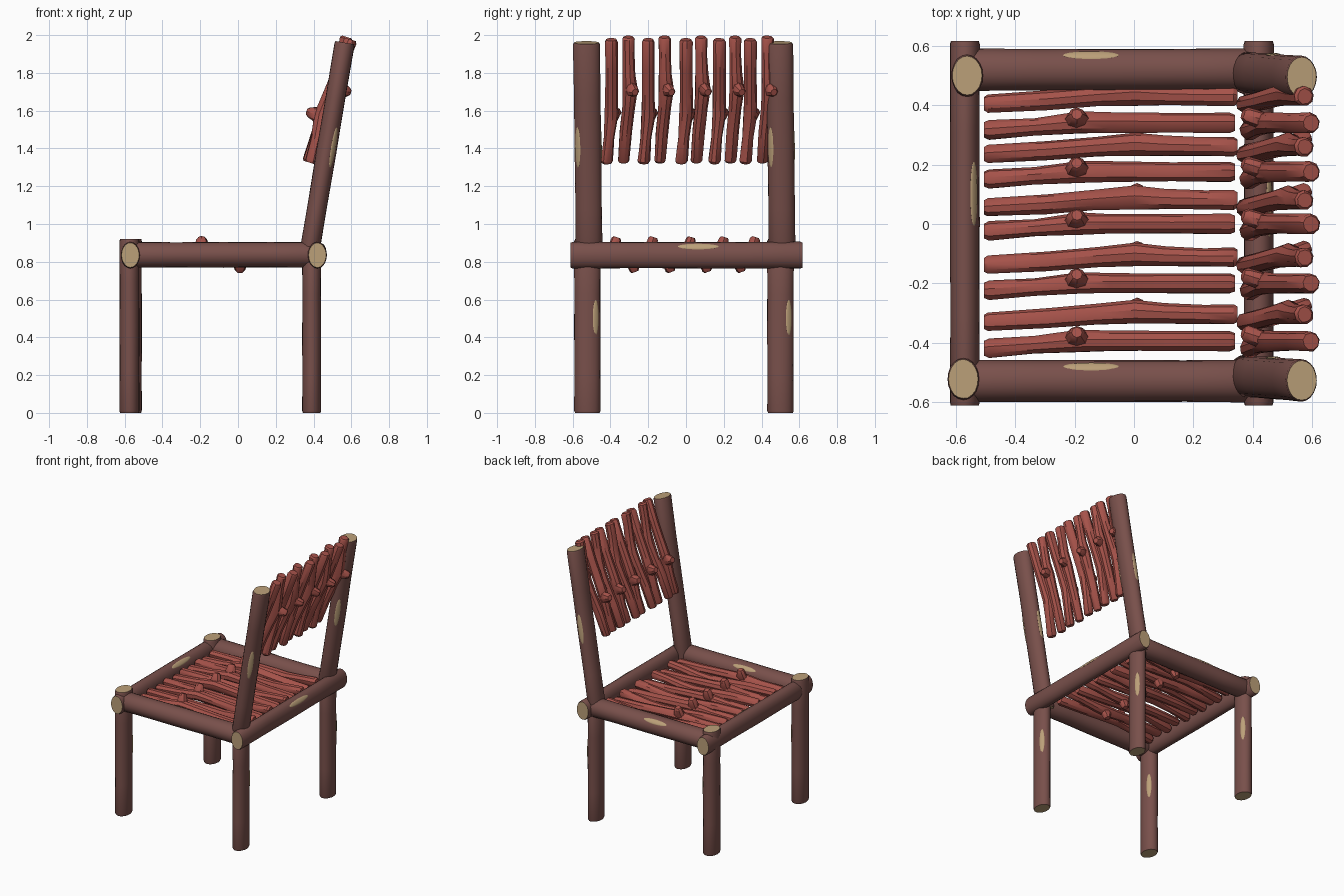
import bpy, bmesh, math, random
from mathutils import Vector, Matrix

if "Cube" in bpy.data.objects:
    bpy.data.objects.remove(bpy.data.objects["Cube"])

random.seed(4)


def material(name, rgb):
    m = bpy.data.materials.new(name)
    m.diffuse_color = (*rgb, 1)
    m.use_nodes = True
    m.node_tree.nodes["Principled BSDF"].inputs["Base Color"].default_value = m.diffuse_color
    return m


BARK = material("bark", (0.19, 0.08, 0.07))
CUT = material("cut_wood", (0.50, 0.35, 0.19))
TWIG = material("red_twig", (0.38, 0.085, 0.068))


def tube(bm, pts, radii, X, Y, n, rough=0.0, cap_mat=0):
    """Loft elliptical rings along pts, with flat caps."""
    rings = []
    for p, (a, b) in zip(pts, radii):
        ring = []
        for i in range(n):
            t = 2 * math.pi * i / n
            k = 1 + random.uniform(-rough, rough)
            ring.append(bm.verts.new(p + X * a * k * math.cos(t) + Y * b * k * math.sin(t)))
        rings.append(ring)
    for r, s in zip(rings, rings[1:]):
        for i in range(n):
            j = (i + 1) % n
            bm.faces.new((r[i], r[j], s[j], s[i]))
    for r in (rings[0], rings[-1]):
        bm.faces.new(r).material_index = cap_mat


def finish(bm, name, mats, angle):
    bmesh.ops.recalc_face_normals(bm, faces=bm.faces[:])
    me = bpy.data.meshes.new(name)
    bm.to_mesh(me)
    bm.free()
    for m in mats:
        me.materials.append(m)
    me.shade_smooth()
    me.set_sharp_from_angle(angle=math.radians(angle))
    ob = bpy.data.objects.new(name, me)
    bpy.context.collection.objects.link(ob)


def log(name, start, end, X, Y, a, b, patches):
    """Bark log with pale cut ends and worn patches (angle, position along, half length)."""
    bm = bmesh.new()
    p, q = Vector(start), Vector(end)
    axis = (q - p).normalized()
    X, Y = Vector(X), Vector(Y)
    X = (X - axis * X.dot(axis)).normalized()
    L = (q - p).length
    stops = [0, 0.012 / L, 0.25, 0.5, 0.75, 1 - 0.012 / L, 1]
    scale = [0.93, 1, 0.98, 1, 0.98, 1.01, 0.94]
    tube(bm, [p.lerp(q, t) for t in stops], [(a * s, b * s) for s in scale], X, Y, 20, 0.012, 1)
    for deg, t, half in patches:
        c, s = math.cos(math.radians(deg)), math.sin(math.radians(deg))
        N = (X * c / a + Y * s / b).normalized()
        T = axis.cross(N)
        pos = p.lerp(q, t) + X * a * c + Y * b * s - N * 0.002
        M = Matrix.Translation(pos) @ Matrix((T, N, axis)).transposed().to_4x4()
        M = M @ Matrix.Diagonal((0.018, 0.005, half, 1))
        for v in bmesh.ops.create_uvsphere(bm, u_segments=12, v_segments=10, radius=1, matrix=M)["verts"]:
            for f in v.link_faces:
                f.material_index = 1
    finish(bm, name, (BARK, CUT), 40)


EX, EY, EZ = (1, 0, 0), (0, 1, 0), (0, 0, 1)

# Legs, side rails and leaning back posts
for side, y, xf in (("right", -0.522, -0.575), ("left", 0.5, -0.562)):
    log("front_leg_" + side, (xf, y, 0), (xf, y, 0.92), EX, EY, 0.053, 0.07, [(40, 0.55, 0.095)])
    log("back_leg_" + side, (0.39, y, 0), (0.39, y, 0.84), EX, EY, 0.05, 0.07, [(40, 0.6, 0.095)])
    log("back_post_" + side, (0.368, y + 0.01, 0.79), (0.565, y - 0.005, 1.96), EX, EY, 0.053, 0.071,
        [(-50, 0.53, 0.11), (95, 0.53, 0.11)])
for side, y in (("right", -0.529), ("left", 0.52)):
    log("side_rail_" + side, (-0.57, y, 0.837), (0.42, y, 0.837), EY, EZ, 0.071, 0.068, [(45, 0.43, 0.095)])

# Cross rails with ends that stick out past the legs
log("front_rail", (-0.57, -0.612, 0.835), (-0.57, 0.617, 0.835), EX, EZ, 0.05, 0.07, [(50, 0.58, 0.11)])
log("back_rail", (0.42, -0.612, 0.835), (0.42, 0.617, 0.835), EX, EZ, 0.05, 0.07, [(42, 0.55, 0.11)])

# Twig profiles: (along, sideways, outward, radius), then the knob: along, sideways tip, outward tip
TWIG_A = [(0, -0.025, 0.008, 0.024), (0.015, -0.025, 0.008, 0.031), (0.25, -0.014, 0.004, 0.034),
          (0.45, 0.0, -0.008, 0.035), (0.6, 0.008, -0.018, 0.041), (0.72, 0.003, -0.012, 0.035),
          (0.88, 0.0, 0.004, 0.032), (0.995, 0, 0.012, 0.034), (1.01, 0, 0.012, 0.026)]
TWIG_B = [(0, -0.024, -0.006, 0.026), (0.02, -0.024, -0.006, 0.034), (0.2, -0.013, 0.003, 0.030),
          (0.38, 0.0, 0.016, 0.038), (0.5, 0.0, 0.01, 0.035), (0.75, 0, -0.004, 0.034),
          (0.98, 0, -0.012, 0.035), (1, 0, -0.012, 0.028)]
KNOB_A = (0.61, 0.036, -0.092)
KNOB_B = (0.37, 0.03, 0.092)


def twig(name, start, end, W, profile, knob):
    p, q = Vector(start), Vector(end)
    V = Vector(EY)
    bm = bmesh.new()
    tube(bm, [p.lerp(q, t) + V * v + W * w for t, v, w, r in profile],
         [(r, r) for *_, r in profile], V, W, 9, 0.05)
    # Pruned side branch
    t, v, w = knob
    base, tip = p.lerp(q, t), p.lerp(q, t) + V * v + W * w
    d = (tip - base).normalized()
    U = (q - p).normalized()
    tube(bm, [base, base.lerp(tip, 0.45), base.lerp(tip, 0.88), tip],
         [(0.055, 0.03), (0.04, 0.03), (0.027, 0.027), (0.018, 0.018)], U, d.cross(U), 8, 0.05)
    finish(bm, name, (TWIG,), 35)


# Seat and backrest share the same ten alternating twigs
b0, b1 = Vector((0.378, 0, 1.325)), Vector((0.585, 0, 1.98))
lean = (b1 - b0).normalized()
front = Vector((-lean.z, 0, lean.x))
rows = [0.43, 0.34, 0.26, 0.175, 0.08, 0.0, -0.113, -0.2, -0.305, -0.395]
for i, y in enumerate(rows):
    prof, knob = ((TWIG_A, KNOB_A), (TWIG_B, KNOB_B))[i % 2]
    dy = Vector((0, y, 0))
    twig(f"seat_slat_{i + 1}", Vector((-0.505, 0, 0.838)) + dy, Vector((0.34, 0, 0.838)) + dy,
         Vector(EZ), prof, knob)
    twig(f"back_slat_{i + 1}", b0 + dy, b1 + dy, front, prof, knob)
